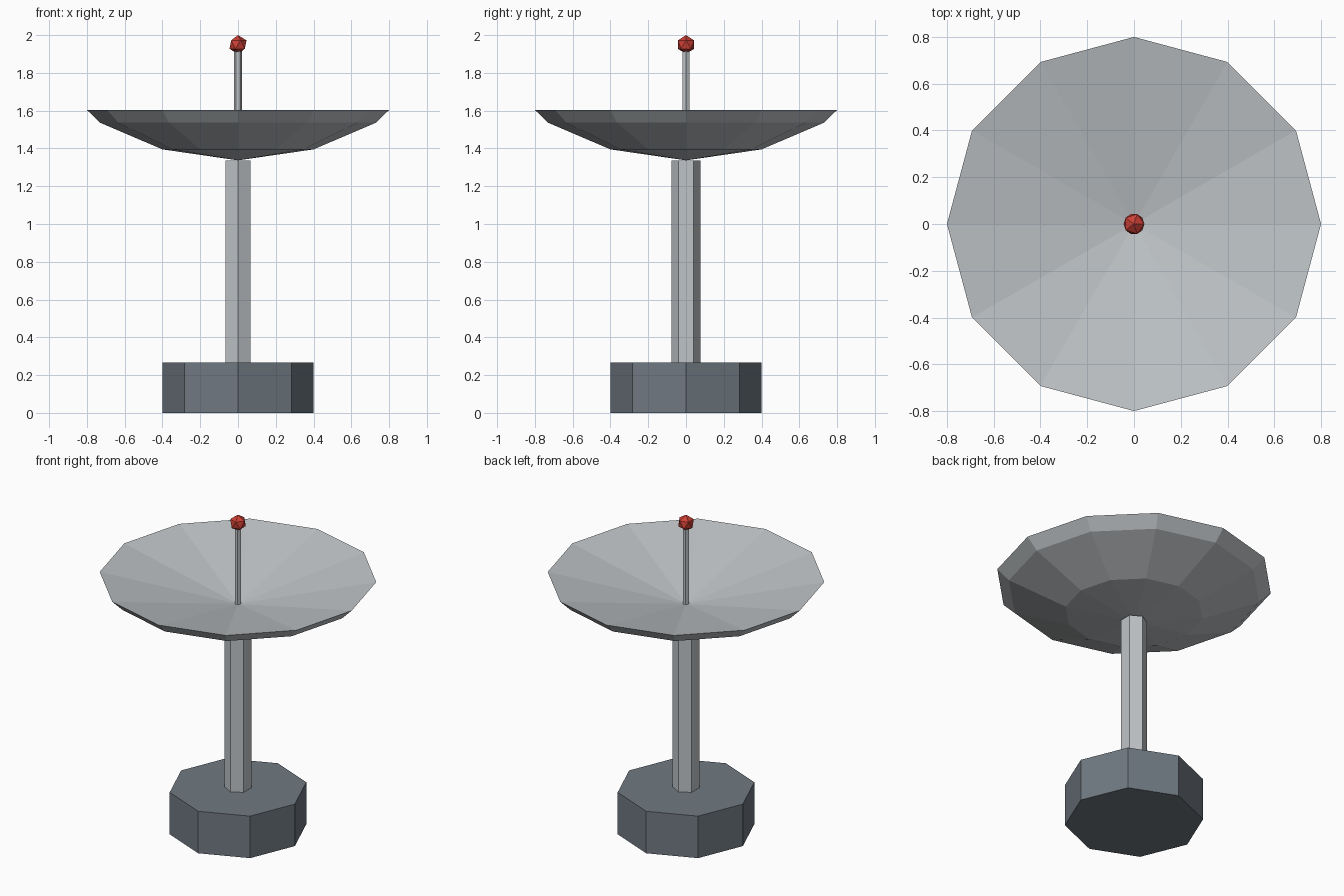
import bpy
import math

cube = bpy.data.objects.get("Cube")
if cube:
    bpy.data.objects.remove(cube, do_unlink=True)


def material(name, rgb):
    mat = bpy.data.materials.new(name)
    mat.use_nodes = True
    colour = (*rgb, 1.0)
    mat.diffuse_color = colour
    mat.node_tree.nodes["Principled BSDF"].inputs["Base Color"].default_value = colour
    return mat


def finish(obj, name, mat):
    obj.name = name
    obj.data.name = name
    obj.data.materials.append(mat)
    return obj


def prism(name, sides, radius, bottom, top, mat, turn=0.0):
    """Upright prism with a corner on the +y axis, turned by an angle."""
    bpy.ops.mesh.primitive_cylinder_add(
        vertices=sides, radius=radius, depth=top - bottom,
        location=(0, 0, (bottom + top) / 2), rotation=(0, 0, turn))
    return finish(bpy.context.object, name, mat)


def lathe(name, sides, profile, mat):
    """Closed faceted solid; the profile starts and ends on the axis."""
    verts, rings = [], []
    for radius, z in profile:
        start = len(verts)
        count = sides if radius > 0 else 1
        for i in range(count):
            a = math.tau * i / sides
            verts.append((radius * math.cos(a), radius * math.sin(a), z))
        rings.append([start + i % count for i in range(sides)])
    faces = []
    for low, high in zip(rings, rings[1:]):
        for i in range(sides):
            j = (i + 1) % sides
            quad = (low[i], low[j], high[j], high[i])
            faces.append(tuple(dict.fromkeys(quad)))
    mesh = bpy.data.meshes.new(name)
    mesh.from_pydata(verts, [], faces)
    obj = bpy.data.objects.new(name, mesh)
    bpy.context.collection.objects.link(obj)
    return finish(obj, name, mat)


slate = material("slate grey", (0.16, 0.19, 0.22))
pale = material("pale metal grey", (0.52, 0.55, 0.57))
red = material("signal red", (0.60, 0.05, 0.035))

# Octagonal foot and hexagonal mast
prism("base", 8, 0.40, 0.0, 0.267, slate)
prism("mast", 6, 0.077, 0.267, 1.337, pale)

# Rounded underside, sharp rim, shallow conical bowl
lathe("dish", 12, [(0, 1.337), (0.40, 1.395), (0.732, 1.537),
                   (0.80, 1.604), (0, 1.433)], pale)

# Feed rod and its faceted tip
prism("feed_rod", 6, 0.02, 1.42, 1.93, pale, math.radians(30))
bpy.ops.mesh.primitive_ico_sphere_add(subdivisions=1, radius=0.05, location=(0, 0, 1.95))
finish(bpy.context.object, "feed_tip", red)
